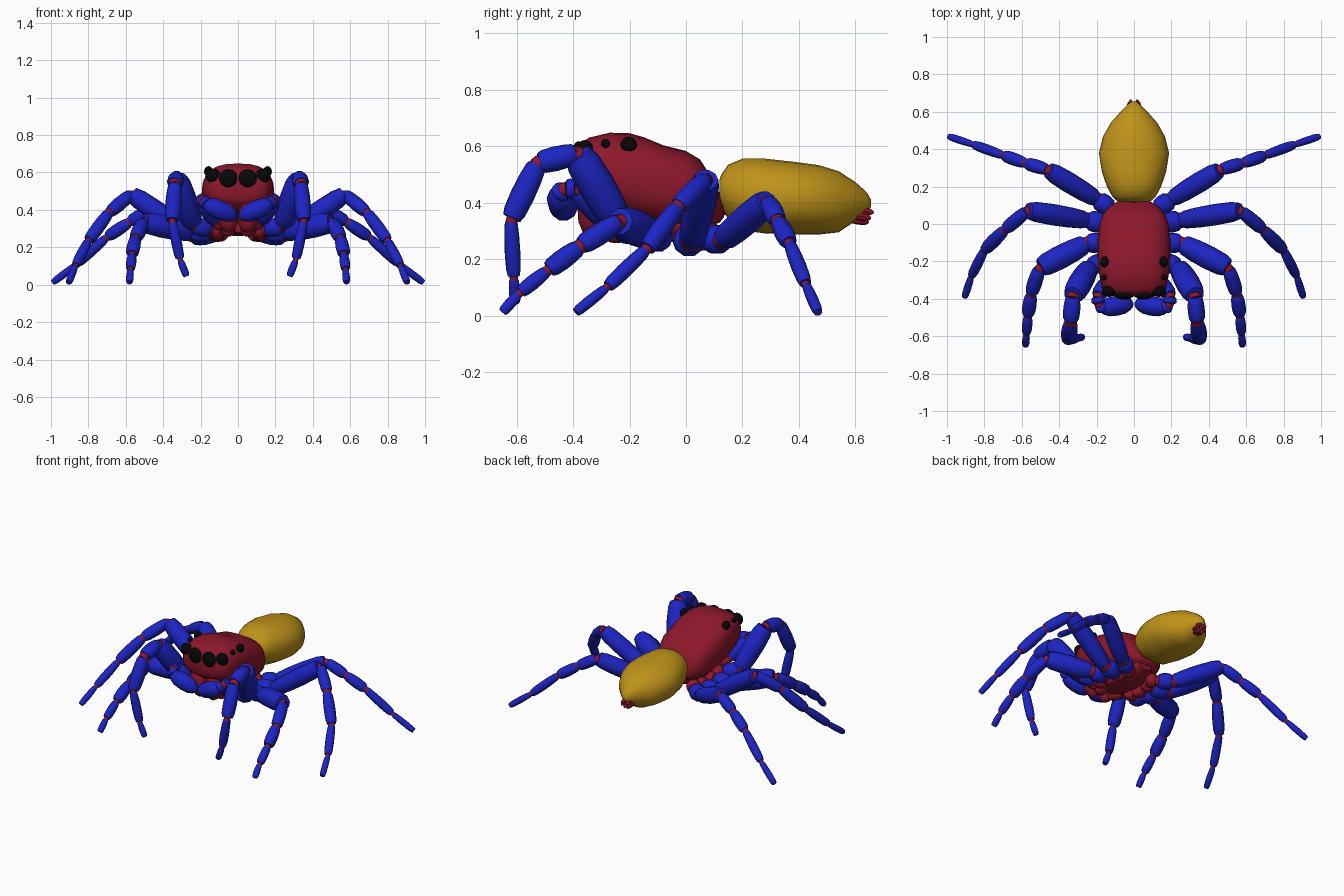
import bpy, bmesh, math
from mathutils import Vector

if "Cube" in bpy.data.objects:
    bpy.data.objects.remove(bpy.data.objects["Cube"])


def material(name, color):
    m = bpy.data.materials.new(name)
    m.diffuse_color = (*color, 1)
    m.use_nodes = True
    m.node_tree.nodes["Principled BSDF"].inputs["Base Color"].default_value = m.diffuse_color
    return m


RED = material("red", (0.27, 0.009, 0.025))
BLUE = material("blue", (0.012, 0.018, 0.55))
GOLD = material("gold", (0.52, 0.29, 0.01))
BLACK = material("black", (0.002, 0.002, 0.002))


def finish(bm, name, mats, mirror=False):
    bmesh.ops.recalc_face_normals(bm, faces=bm.faces[:])
    for f in bm.faces:
        f.smooth = True
    me = bpy.data.meshes.new(name)
    bm.to_mesh(me)
    bm.free()
    me.set_sharp_from_angle(angle=math.radians(40))
    for m in mats:
        me.materials.append(m)
    ob = bpy.data.objects.new(name, me)
    bpy.context.collection.objects.link(ob)
    if mirror:
        ob.modifiers.new("mirror", 'MIRROR')
    return ob


def skin(bm, rings, mat=0):
    n = len(rings[0])
    vs = [[bm.verts.new(p) for p in r] for r in rings]
    faces = [bm.faces.new(vs[0]), bm.faces.new(vs[-1])]
    for a, b in zip(vs, vs[1:]):
        for i in range(n):
            faces.append(bm.faces.new((a[i], a[(i + 1) % n], b[(i + 1) % n], b[i])))
    for f in faces:
        f.material_index = mat


def body(name, sections, power, mat, n=24):
    """Loft along y through (y, bottom, top, half width)."""
    bm = bmesh.new()
    rings = []
    for y, lo, hi, w in sections:
        ring = []
        for i in range(n):
            a = 2 * math.pi * i / n
            c, s = math.cos(a), math.sin(a)
            ring.append((w * math.copysign(abs(c) ** (2 / power), c), y,
                         (lo + hi) / 2 + (hi - lo) / 2 * math.copysign(abs(s) ** (2 / power), s)))
        rings.append(ring)
    skin(bm, rings)
    return finish(bm, name, [mat])


def tube(bm, a, b, profile, r, mat, n=10):
    a, b = Vector(a), Vector(b)
    d = b - a
    q = d.to_track_quat('Z', 'Y')
    skin(bm, [[a + d * t + q @ Vector((r * k * math.cos(2 * math.pi * i / n),
               r * k * math.sin(2 * math.pi * i / n), 0)) for i in range(n)]
              for t, k in profile], mat)


LIMB = [(0, .72), (.06, .86), (.28, .97), (.58, 1.02), (.88, .95), (1, .78)]
BULB = [(0, .4), (.08, .7), (.25, .95), (.5, 1), (.75, .9), (.92, .6), (1, .25)]
PLAIN = [(0, 1), (1, 1)]


def limb(name, points, radii, red_first=True):
    """Chain of blue segments with narrow red joints; the first may be red."""
    bm = bmesh.new()
    pts = [Vector(p) for p in points]
    for i, r in enumerate(radii):
        a, b = pts[i], pts[i + 1]
        g = (b - a).normalized() * 0.006
        last = i == len(radii) - 1
        tube(bm, a + g, b if last else b - g, LIMB, r, 1 if i == 0 and red_first else 0)
        if not last:
            h = (pts[i + 2] - b).normalized() * 0.014
            tube(bm, b - g * 2.4, b + h, PLAIN, min(r, radii[i + 1]) * 0.74, 1)
    return finish(bm, name, [BLUE, RED], True)


# Head and thorax
body("carapace", [
    (-.388, .46, .57, .10), (-.378, .44, .605, .145), (-.345, .41, .63, .172),
    (-.27, .37, .648, .186), (-.20, .34, .646, .193), (-.15, .33, .632, .195),
    (-.08, .32, .603, .194), (0, .31, .583, .186), (.05, .31, .553, .168),
    (.09, .32, .49, .135), (.12, .33, .43, .09), (.135, .35, .40, .05)], 2.6, RED)
body("sternum", [(-.24, .28, .34, .05), (-.19, .265, .36, .09), (-.08, .26, .38, .115),
                 (.04, .265, .38, .10), (.11, .29, .38, .05)], 2.2, RED)

# Abdomen with its narrow waist
body("abdomen", [
    (.118, .41, .48, .06), (.125, .385, .50, .095), (.15, .34, .535, .118),
    (.20, .302, .556, .145), (.28, .291, .556, .172), (.38, .288, .545, .188),
    (.47, .287, .533, .165), (.54, .295, .512, .125), (.60, .335, .473, .072),
    (.64, .365, .437, .032), (.656, .385, .41, .012)], 2.1, GOLD)
bm = bmesh.new()
tube(bm, (0, .07, .38), (0, .17, .41), PLAIN, .045, 0)
finish(bm, "waist", [RED])

# Spinnerets
bm = bmesh.new()
for x, z in ((.018, .375), (-.018, .375), (.025, .355), (-.025, .355), (.012, .34), (-.012, .34)):
    tube(bm, (x, .57, z + .005), (x, .665 - (.375 - z) * .5, z - .01), BULB, .015, 0, 8)
finish(bm, "spinnerets", [RED])

# Eyes: (x, y, z, radius, flattening in x, flattening in y)
bm = bmesh.new()
for x, y, z, r, kx, ky in ((.052, -.38, .568, .05, 1, .5), (.132, -.358, .582, .04, 1, .8),
                           (.161, -.285, .61, .016, .9, 1), (.158, -.203, .605, .029, .8, 1)):
    for v in bmesh.ops.create_uvsphere(bm, u_segments=16, v_segments=10, radius=r)["verts"]:
        v.co = (x + v.co.x * kx, y + v.co.y * ky, z + v.co.z)
finish(bm, "eyes", [BLACK], True)

# Jaws and mouthparts
bm = bmesh.new()
tube(bm, (.07, -.325, .47), (.045, -.335, .28), BULB, .056, 0)
tube(bm, (.07, -.20, .30), (.04, -.29, .29), BULB, .04, 0)
finish(bm, "jaws", [RED], True)

# Feelers beside the jaws
limb("feeler", [(.07, -.25, .31), (.125, -.29, .34), (.195, -.385, .45),
                (.19, -.43, .45), (.165, -.45, .43)], [.035, .044, .036, .036])
bm = bmesh.new()
tube(bm, (.18, -.45, .435), (.008, -.425, .36), BULB, .053, 0)
finish(bm, "feeler_tip", [BLUE], True)

# Legs: base, hip, thigh start, knee, then the lower segments to the foot
LEGS = {
    "front_leg": ([(.08, -.15, .29), (.15, -.19, .29), (.24, -.233, .32), (.327, -.385, .575),
                   (.338, -.525, .54), (.352, -.62, .34), (.31, -.61, .135), (.275, -.605, .045)],
                  [.045, .05, .064, .045, .043, .028, .02]),
    "second_leg": ([(.08, -.09, .28), (.15, -.095, .275), (.255, -.105, .28), (.505, -.235, .335),
                    (.55, -.375, .245), (.567, -.49, .16), (.575, -.59, .08), (.58, -.65, .012)],
                   [.045, .053, .062, .039, .037, .027, .02]),
    "third_leg": ([(.08, -.01, .28), (.14, 0, .265), (.25, .02, .265), (.57, .072, .485),
                   (.69, -.03, .385), (.80, -.14, .235), (.87, -.28, .10), (.905, -.39, .012)],
                  [.045, .056, .056, .037, .036, .027, .02]),
    "rear_leg": ([(.07, .03, .28), (.12, .08, .27), (.20, .132, .27), (.46, .29, .405),
                  (.58, .325, .335), (.70, .367, .255), (.86, .425, .11), (.99, .468, .012)],
                 [.045, .052, .054, .036, .034, .027, .02]),
}
for name, (points, radii) in LEGS.items():
    limb(name, points, radii)
